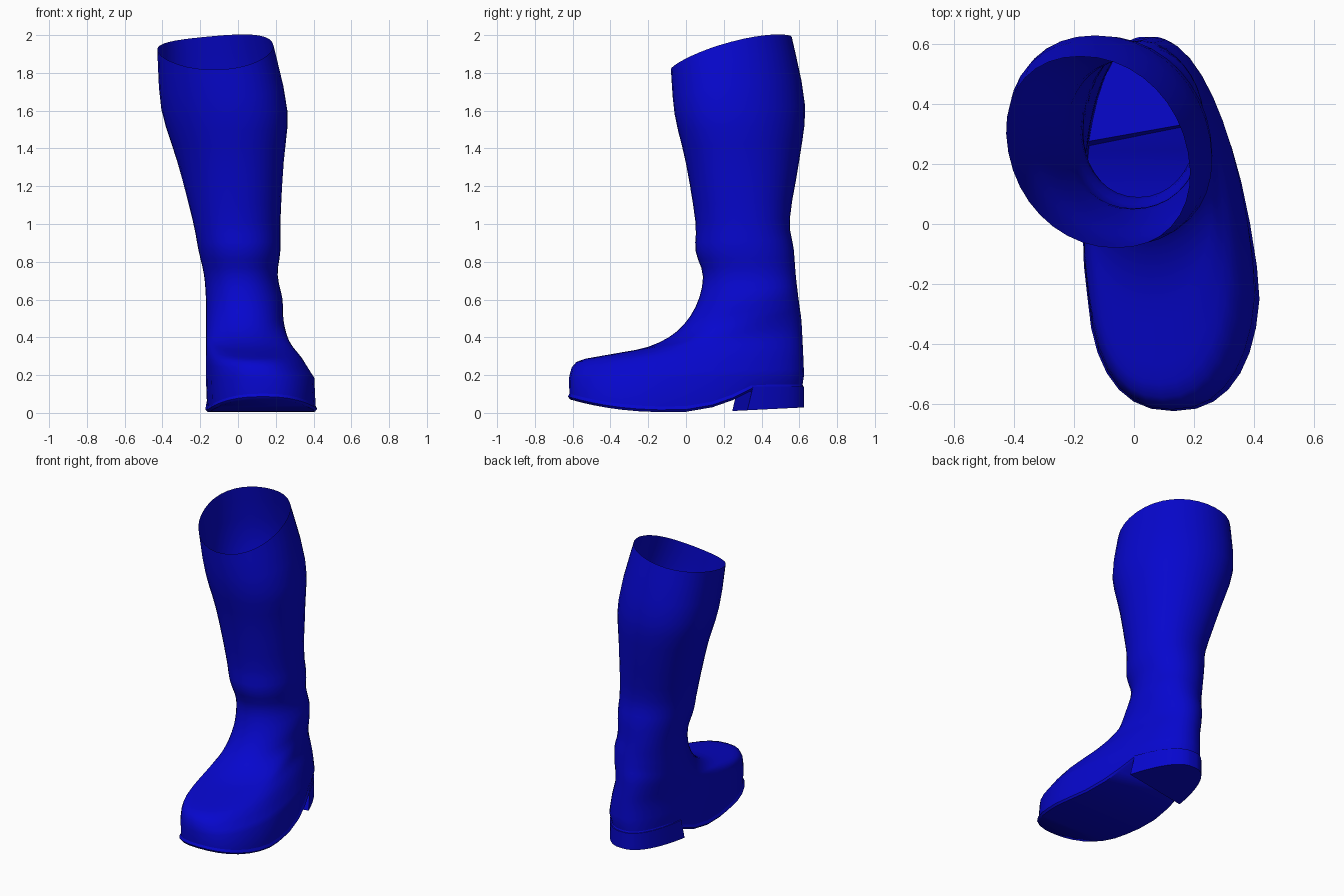
import bpy, bmesh, math

cube = bpy.data.objects.get("Cube")
if cube:
    bpy.data.objects.remove(cube, do_unlink=True)

blue = bpy.data.materials.new("royal blue")
blue.use_nodes = True
colour = (0.002, 0.002, 0.61, 1)
blue.diffuse_color = colour
blue.node_tree.nodes["Principled BSDF"].inputs["Base Color"].default_value = colour

SIDES = 36
STEPS = 3
FOOT_LEFT, FOOT_RIGHT, FOOT_EGG = -0.172, 0.388, 0.67
HALF_LENGTH = 0.625


def sole_height(y):
    """Height of the sole underside: toe spring, flat tread and raised arch."""
    toe = max(0, -y - 0.1) / 0.53
    arch = min(1, max(0, (y + 0.05) / 0.4))
    return 0.004 + 0.072 * toe ** 2.2 + 0.115 * arch ** 2


def unit_point(index, egg):
    """Point on a circle, squarer in the foot; index zero is the front."""
    angle = math.tau * index / SIDES

    def soften(value):
        return math.copysign(abs(value) ** (0.95 - 0.15 * egg), value)

    return soften(math.sin(angle)), soften(-math.cos(angle))


def section_x(u, v, left, right, egg):
    """Widen a section at the front and lean it outward, more so in the foot."""
    half = (right - left) / 2
    return left + half - 0.09 * egg * max(v, -0.4) + half * (1 - 0.3 * egg * v) * u


def bridge(bm, lower, upper):
    count = len(lower)
    for i in range(count):
        j = (i + 1) % count
        bm.faces.new((lower[i], lower[j], upper[j], upper[i]))


def finish(bm, name):
    bmesh.ops.recalc_face_normals(bm, faces=bm.faces)
    mesh = bpy.data.meshes.new(name)
    bm.to_mesh(mesh)
    bm.free()
    part = bpy.data.objects.new(name, mesh)
    bpy.context.collection.objects.link(part)
    mesh.materials.append(blue)
    bpy.ops.object.select_all(action="DESELECT")
    part.select_set(True)
    bpy.context.view_layer.objects.active = part
    bpy.ops.object.shade_smooth_by_angle(angle=math.radians(45))


def foot_ring(bm, inset, lift):
    """Footprint ring that follows the curved underside."""
    ring = []
    for i in range(SIDES):
        u, v = unit_point(i, FOOT_EGG)
        y = v * (HALF_LENGTH - inset)
        x = section_x(u, v, FOOT_LEFT + inset, FOOT_RIGHT - inset, FOOT_EGG)
        ring.append(bm.verts.new((x, y, sole_height(y) + lift)))
    return ring


def shaft_ring(bm, front_y, front_z, back_y, back_z, left, right):
    """Tilted ring; egg shaped in the foot, skewed at the calf, dipped at the rim."""
    egg = max(0, 1 - front_z / 0.42)
    skew = 0.06 * min(1, max(0, front_z - 1) / 0.6)
    dip = max(0, front_z - 1.58) / 0.24
    ring = []
    for i in range(SIDES):
        u, v = unit_point(i, egg)
        blend = (v + 1) / 2
        x = section_x(u, v, left, right, egg) - skew * v
        y = front_y + (back_y - front_y) * blend
        z = front_z + (back_z - front_z) * blend + dip * (0.03 * u * u + 0.03 * u)
        ring.append(bm.verts.new((x, y, z)))
    return ring


def spline(stations):
    """Smooth interpolation through the section stations."""
    padded = [stations[0], *stations, stations[-1]]
    for a, b, c, d in zip(padded, padded[1:], padded[2:], padded[3:]):
        for step in range(STEPS):
            t = step / STEPS
            yield [q + t / 2 * (r - p + t * (2 * p - 5 * q + 4 * r - s
                                             + t * (3 * (q - r) + s - p)))
                   for p, q, r, s in zip(a, b, c, d)]
    yield stations[-1]


# Sole with a narrow welt
bm = bmesh.new()
tread = foot_ring(bm, 0.01, 0)
edge = foot_ring(bm, 0, 0.012)
welt = foot_ring(bm, 0.008, 0.03)
bridge(bm, tread, edge)
bridge(bm, edge, welt)
for i in range(SIDES // 2):
    strip = [tread[i], tread[i + 1], tread[-i - 1], tread[-i]]
    bm.faces.new(list(dict.fromkeys(strip)))
finish(bm, "sole")

# Boot upper; each station is front y, front z, back y, back z, left x, right x
stations = [
    (-0.62, 0.18, 0.625, 0.2, -0.17, 0.38),
    (-0.58, 0.27, 0.62, 0.32, -0.17, 0.33),
    (-0.4, 0.31, 0.615, 0.42, -0.17, 0.28),
    (-0.2, 0.35, 0.61, 0.5, -0.17, 0.255),
    (-0.05, 0.43, 0.6, 0.57, -0.17, 0.24),
    (0.05, 0.56, 0.59, 0.65, -0.17, 0.235),
    (0.09, 0.72, 0.58, 0.74, -0.18, 0.21),
    (0.05, 0.86, 0.57, 0.87, -0.21, 0.225),
    (0.05, 1.01, 0.55, 1.03, -0.24, 0.225),
    (0, 1.32, 0.6, 1.34, -0.32, 0.24),
    (-0.06, 1.58, 0.63, 1.63, -0.4, 0.255),
    (-0.08, 1.82, 0.56, 1.99, -0.42, 0.18),
]
bm = bmesh.new()
rings = [foot_ring(bm, 0.008, 0.03)]
rings += [shaft_ring(bm, *station) for station in spline(stations)]
for lower, upper in zip(rings, rings[1:]):
    bridge(bm, lower, upper)
finish(bm, "boot_upper")

# Heel block with an oblique, undercut front and a slightly tilted base
bm = bmesh.new()
levels = []
for middle, height, tilt in ((0.285, 0.012, 0.05), (0.315, 0.14, 0)):
    sides = []
    for sign in (1, -1):
        start = middle + sign * 0.04
        side = []
        for step in range(13):
            y = start + (HALF_LENGTH - start) * math.sin(math.pi * step / 24)
            v = y / (HALF_LENGTH + 0.002)
            u = sign * (1 - v ** 2.35) ** 0.425
            x = section_x(u, v, FOOT_LEFT, FOOT_RIGHT, FOOT_EGG)
            side.append(bm.verts.new((x, y, height + tilt * (y - middle))))
        sides.append(side)
    levels.append(sides[0] + sides[1][::-1])
bridge(bm, *levels)
for level in levels:
    bm.faces.new(level)
finish(bm, "heel")
